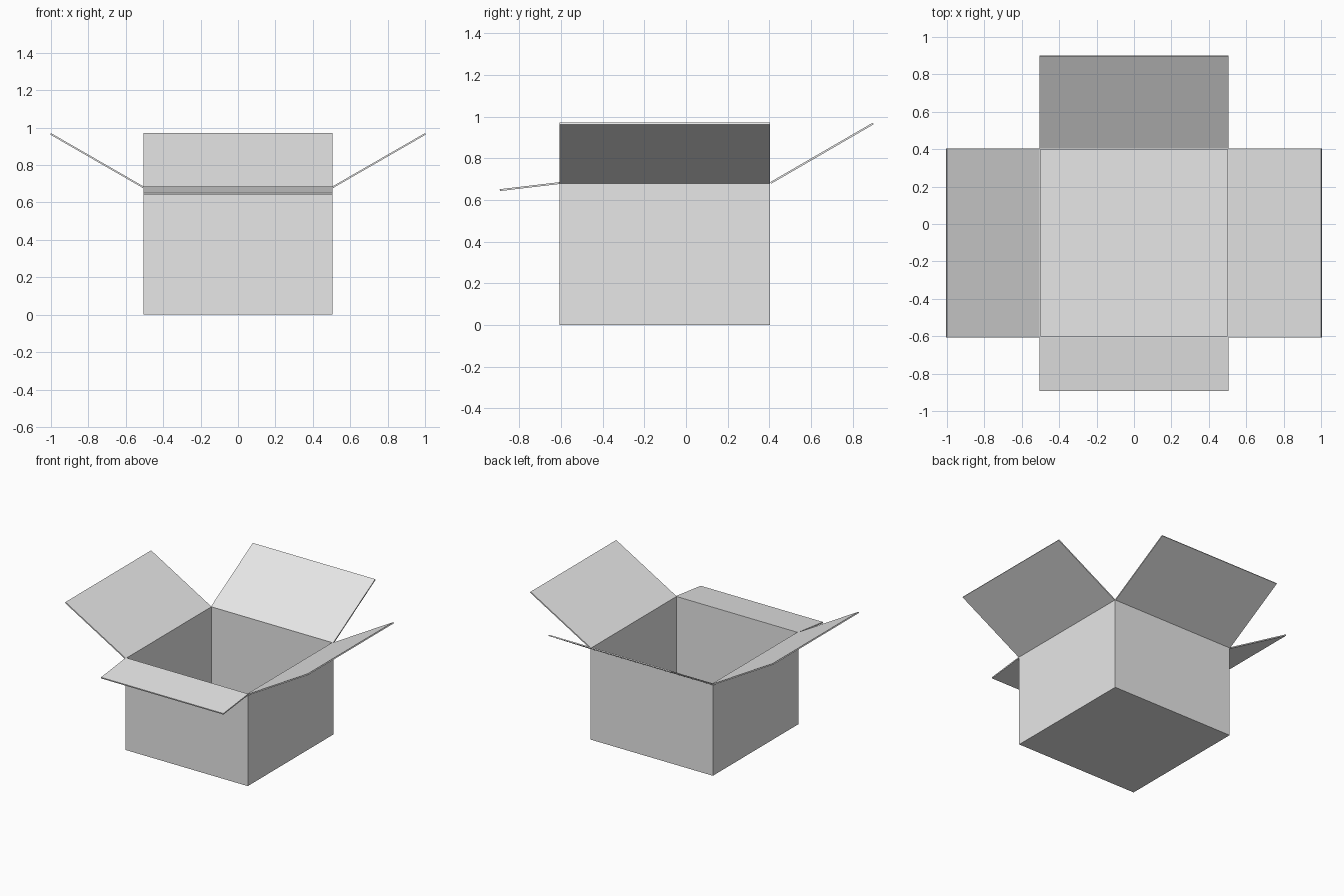
import bpy, bmesh
from mathutils import Vector

if "Cube" in bpy.data.objects:
    bpy.data.objects.remove(bpy.data.objects["Cube"])

W, Y0, Y1, H, T = 0.505, -0.606, 0.404, 0.686, 0.006

card = bpy.data.materials.new("plain card")
card.diffuse_color = (0.8, 0.8, 0.8, 1)
card.use_nodes = True
card.node_tree.nodes["Principled BSDF"].inputs["Base Color"].default_value = card.diffuse_color


def finish(name, bm):
    bmesh.ops.recalc_face_normals(bm, faces=bm.faces)
    mesh = bpy.data.meshes.new(name)
    bm.to_mesh(mesh)
    bm.free()
    mesh.materials.append(card)
    ob = bpy.data.objects.new(name, mesh)
    bpy.context.collection.objects.link(ob)
    return ob


# Open carton: cube without its lid, thickened inwards
bm = bmesh.new()
bmesh.ops.create_cube(bm, size=1)
bmesh.ops.scale(bm, vec=(2 * W, Y1 - Y0, H), verts=bm.verts)
bmesh.ops.translate(bm, vec=(0, (Y0 + Y1) / 2, H / 2), verts=bm.verts)
lid = [f for f in bm.faces if f.normal.z > 0.9]
bmesh.ops.delete(bm, geom=lid, context='FACES_ONLY')
carton = finish("carton", bm)
wall = carton.modifiers.new("wall thickness", 'SOLIDIFY')
wall.thickness, wall.offset, wall.use_even_offset = T, -1, True


# Flap: thin slab from a hinge edge along a slope
def flap(name, a, b, reach):
    a, b, reach = Vector(a), Vector(b), Vector(reach)
    normal = (b - a).cross(reach).normalized()
    if normal.z > 0:
        normal.negate()
    bm = bmesh.new()
    face = bm.faces.new([bm.verts.new(p) for p in (a, b, b + reach, a + reach)])
    ext = bmesh.ops.extrude_face_region(bm, geom=[face], use_keep_orig=True)
    top = [v for v in ext["geom"] if isinstance(v, bmesh.types.BMVert)]
    bmesh.ops.translate(bm, vec=normal * 0.009, verts=top)
    finish(name, bm)


for side, s in (("left", -1), ("right", 1)):
    flap(side + "_flap", (s * W, Y0, H), (s * W, Y1, H), (s * (1 - W), 0, 0.285))
flap("back_flap", (-W, Y1, H), (W, Y1, H), (0, 0.492, 0.285))
flap("front_flap", (-W, Y0, H), (W, Y0, H), (0, -0.288, -0.034))
